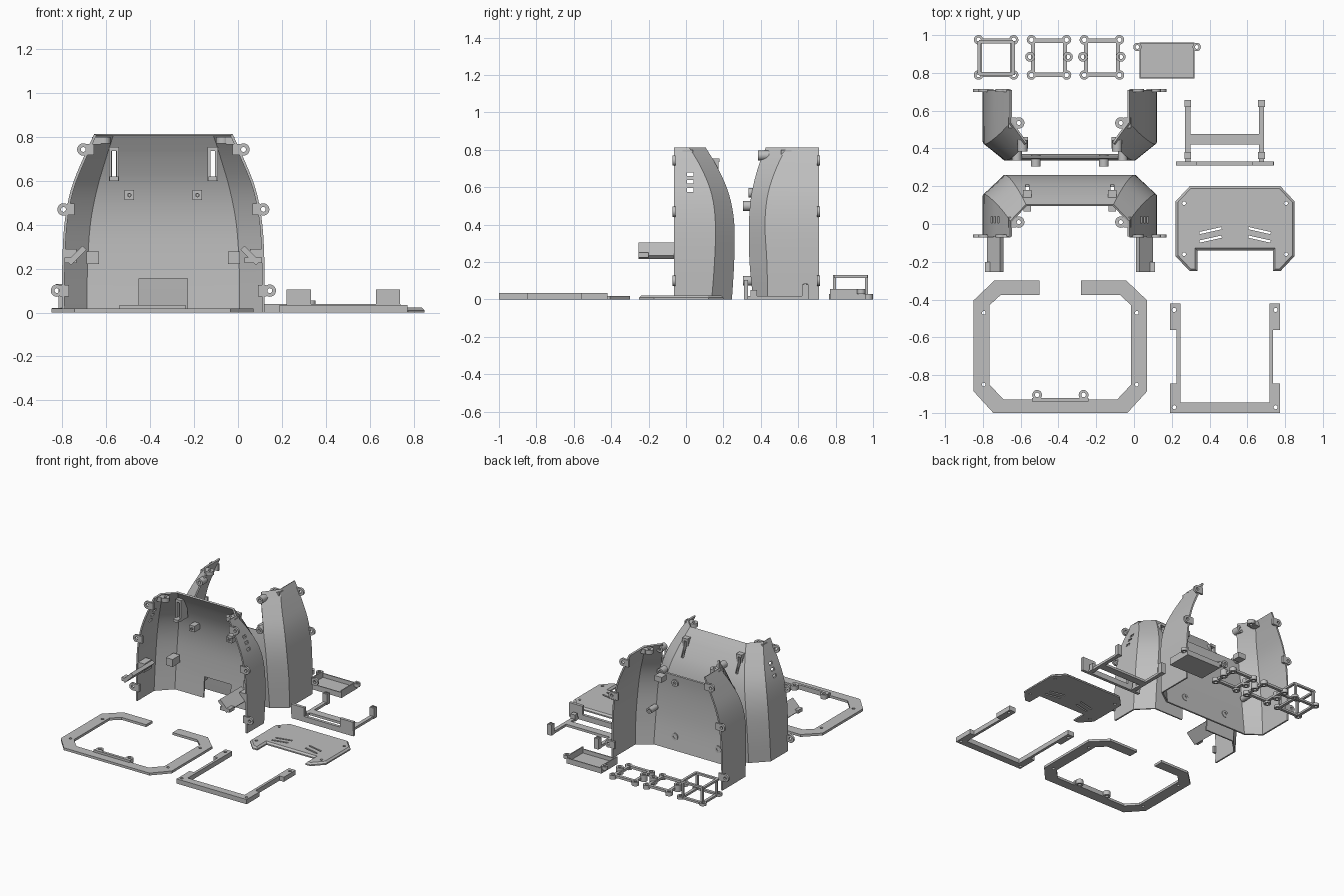
import bpy, bmesh, math
from mathutils import Vector, Matrix

if "Cube" in bpy.data.objects:
    bpy.data.objects.remove(bpy.data.objects["Cube"])

grey = bpy.data.materials.new("plain_grey")
grey.diffuse_color = (0.52, 0.52, 0.52, 1)
grey.use_nodes = True
grey.node_tree.nodes["Principled BSDF"].inputs["Base Color"].default_value = grey.diffuse_color
CX = -0.34  # centre line of both shells


def finish(name, bm):
    bmesh.ops.recalc_face_normals(bm, faces=bm.faces[:])
    me = bpy.data.meshes.new(name)
    bm.to_mesh(me)
    bm.free()
    ob = bpy.data.objects.new(name, me)
    bpy.context.collection.objects.link(ob)
    me.materials.append(grey)
    return ob


def activate(ob):
    bpy.ops.object.select_all(action='DESELECT')
    ob.select_set(True)
    bpy.context.view_layer.objects.active = ob


def smooth(ob):
    activate(ob)
    bpy.ops.object.shade_smooth_by_angle(angle=math.radians(30))


def box(bm, x0, x1, y0, y1, z0, z1, rot=0):
    m = (Matrix.Translation(((x0 + x1) / 2, (y0 + y1) / 2, (z0 + z1) / 2))
         @ Matrix.Rotation(rot, 4, 'Y')
         @ Matrix.Diagonal((abs(x1 - x0), abs(y1 - y0), abs(z1 - z0), 1)))
    bmesh.ops.create_cube(bm, size=1, matrix=m)


def tube(bm, c, axis, r, hole, h, n=20):
    """Ring centred on c along an axis; hole = 0 makes a solid pin."""
    rot = Vector((0, 0, 1)).rotation_difference(Vector(axis)).to_matrix().to_4x4()
    m = Matrix.Translation(c) @ rot
    if not hole:
        bmesh.ops.create_cone(bm, cap_ends=True, segments=n, radius1=r, radius2=r, depth=h, matrix=m)
        return
    loops = []
    for rad, z in ((r, -h / 2), (r, h / 2), (hole, h / 2), (hole, -h / 2)):
        loops.append([bm.verts.new(m @ Vector((rad * math.cos(t), rad * math.sin(t), z)))
                      for t in (2 * math.pi * i / n for i in range(n))])
    for k in range(4):
        a, b = loops[k], loops[(k + 1) % 4]
        for i in range(n):
            bm.faces.new((a[i], a[(i + 1) % n], b[(i + 1) % n], b[i]))


def plate(bm, pts, z0, z1):
    f = bm.faces.new([bm.verts.new((x, y, z0)) for x, y in pts])
    up = bmesh.ops.extrude_face_region(bm, geom=[f])["geom"]
    bmesh.ops.translate(bm, verts=[v for v in up if isinstance(v, bmesh.types.BMVert)], vec=(0, 0, z1 - z0))


def cut(ob, bm):
    cutter = finish("cutter", bm)
    cutter.hide_render = True
    mod = ob.modifiers.new("cut", 'BOOLEAN')
    mod.operation, mod.solver, mod.object = 'DIFFERENCE', 'EXACT', cutter
    activate(ob)
    bpy.ops.object.modifier_apply(modifier=mod.name)
    bpy.data.objects.remove(cutter)


# Shell rows: z, side half width, corner half width, then y of the back and chamfer
REAR = [(0, .455, .35, .24, .135), (.2, .455, .348, .252, .15), (.4, .445, .335, .253, .155),
        (.56, .415, .305, .225, .135), (.7, .36, .265, .165, .08), (.81, .31, .23, .10, .015)]
FRONT = [(0, .455, .35, .365, .44), (.2, .455, .348, .345, .435), (.4, .445, .335, .342, .425),
         (.56, .415, .305, .355, .44), (.7, .36, .265, .388, .485), (.81, .31, .23, .43, .54)]


def refine(rows, n=4):
    """Smooth the rows with a spline that passes through each of them."""
    out = []
    for i in range(len(rows) - 1):
        p0, p1, p2, p3 = (rows[max(0, min(len(rows) - 1, i + k))] for k in (-1, 0, 1, 2))
        for t in (j / n for j in range(n)):
            out.append([.5 * (2 * b + (c - a) * t + (2 * a - 5 * b + 4 * c - d) * t * t
                              + (3 * b - a - 3 * c + d) * t ** 3) for a, b, c, d in zip(p0, p1, p2, p3)])
    return out + [rows[-1]]


def shell(name, rows, edge_y, middle_top):
    bm = bmesh.new()
    grid = []
    for z, w, c, yb, yc in refine(rows):
        half = [(w, edge_y), (w, yc), (c, yb)]
        pts = [(-x, y) for x, y in half] + half[::-1]
        grid.append([bm.verts.new((CX + x, y, z)) for x, y in pts])
    for a, b in zip(grid, grid[1:]):
        for i in range(5):
            if i != 2 or b[2].co.z <= middle_top + .001:
                bm.faces.new((a[i], a[i + 1], b[i + 1], b[i]))
    ob = finish(name, bm)
    mod = ob.modifiers.new("wall", 'SOLIDIFY')
    mod.thickness, mod.offset = .012, 0
    activate(ob)
    bpy.ops.object.modifier_apply(modifier=mod.name)
    return ob


rear = shell("rear_shell", REAR, -.065, 1)
front = shell("front_shell", FRONT, .71, .56)

# Openings in the rear shell: cable notch, side vents, bracket slots
bm = bmesh.new()
box(bm, -.45, -.23, .15, .35, -.1, .155)
for z in (.585, .63, .67):
    box(bm, -1, .4, .005, .04, z - .01, z + .01)
for s in (-1, 1):
    box(bm, CX + s * .225 - .01, CX + s * .225 + .01, .05, .35, .62, .735)
cut(rear, bm)
smooth(rear)
smooth(front)

# Edge lugs and top lugs on both shells
for name, y, ty in (("rear_shell_lugs", -.063, .01), ("front_shell_lugs", .708, .535)):
    bm = bmesh.new()
    for s in (-1, 1):
        for h, z, w in ((.365, .743, .335), (.455, .47, .425), (.485, .10, .45)):
            tube(bm, (CX + s * h, y, z), (0, 1, 0), .028, .011, .016)
            box(bm, CX + s * (h - .015), CX + s * (w - .02), y - .008, y + .008, z - .026, z + .026)
        tube(bm, (CX + s * .27, ty, .785), (0, 0, 1), .03, .011, .03)
        box(bm, CX + s * .285, CX + s * .325, ty - .028, ty + .028, .765, .80)
    smooth(finish(name, bm))

# Slotted brackets, mounting blocks and tilted arms inside the rear shell
bm = bmesh.new()
for s in (-1, 1):
    x = CX + s * .225
    for dx in (-.017, .017):
        box(bm, x + dx - .006, x + dx + .006, .10, .175, .60, .755)
    for z in (.61, .745):
        box(bm, x - .022, x + .022, .10, .18, z - .01, z + .01)
    box(bm, x - .02, x + .02, .065, .11, .60, .62)
    box(bm, CX + s * .155 - .022, CX + s * .155 + .022, .16, .225, .513, .558)
    box(bm, CX + s * .322 - .028, CX + s * .322 + .028, .13, .22, .222, .278)
    tube(bm, (CX + s * .155, .157, .535), (0, 1, 0), .01, .005, .01)
finish("rear_shell_mounts", bm)
bm = bmesh.new()
for s in (-1, 1):
    x = CX + s * .395
    box(bm, x - .05, x + .05, -.255, .0, .247, .273, s * math.pi / 4)
    box(bm, x - .025, x + .055 * s, -.255, -.20, .225, .25)
    box(bm, x, CX + s * .452, -.06, .03, .225, .29)
finish("support_arms", bm)

# Screw bosses on the front shell
bm = bmesh.new()
for s in (-1, 1):
    for h, y, z in ((.18, .335, .50), (.18, .335, .10), (.25, .415, .77), (.28, .365, .57)):
        tube(bm, (CX + s * h, y, z), (0, 1, 0), .026, .011, .06)
    tube(bm, (CX + s * .34, .40, .28), (0, 1, 0), .022, .01, .08)
    box(bm, CX + s * .25 - .03, CX + s * .25 + .03, .40, .46, .53, .57)
smooth(finish("front_shell_bosses", bm))

# Open base ring with a screw tab
half = [(.11, -.30), (.35, -.30), (.46, -.405), (.46, -.885), (.355, -1.0)]
inner = [(.30, -.93), (.375, -.85), (.375, -.43), (.315, -.375), (.11, -.375)]
right = [(-.39 + x, y) for x, y in half]
right_in = [(-.39 + x, y) for x, y in inner]
mir = lambda pts: [(-.78 - x, y) for x, y in pts]
bm = bmesh.new()
plate(bm, right + mir(right)[::-1] + mir(right_in)[::-1] + right_in, 0, .018)
ring = finish("base_ring", bm)
bm = bmesh.new()
for x in (-.795, .015):
    for y in (-.47, -.85):
        tube(bm, (x, y, 0), (0, 0, 1), .01, 0, .1, 12)
cut(ring, bm)
bm = bmesh.new()
box(bm, -.54, -.24, -.94, -.92, .0, .035)
for x in (-.513, -.267):
    tube(bm, (x, -.905, .018), (0, 0, 1), .026, .012, .034)
smooth(finish("base_ring_tab", bm))

# Rectangular screen frame with corner ears and a back flange
bm = bmesh.new()
for x0, x1 in ((.225, .245), (.717, .737)):
    box(bm, x0, x1, -.99, -.42, 0, .035)
box(bm, .235, .727, -1, -.945, 0, .035)
box(bm, .235, .727, -.465, -.42, 0, .035)
for y0, y1 in ((-1, -.845), (-.56, -.42)):
    box(bm, .19, .236, y0, y1, 0, .035)
    box(bm, .726, .772, y0, y1, 0, .035)
box(bm, .13, .83, -.43, -.412, 0, .04)
for x0 in (.125, .745):
    box(bm, x0, x0 + .09, -.43, -.412, 0, .055)
frame = finish("screen_frame", bm)
bm = bmesh.new()
for x in (.213, .75):
    for y in (-.97, -.455):
        tube(bm, (x, y, 0), (0, 0, 1), .011, 0, .2, 12)
for x in (.15, .805):
    tube(bm, (x, -.42, .03), (0, 1, 0), .011, 0, .06, 12)
cut(frame, bm)

# Lid panel with a front cut-out, slits and screw holes
half = [(.20, -.14), (.20, -.25), (.24, -.25), (.315, -.17), (.315, .12), (.24, .2)]
bm = bmesh.new()
plate(bm, [(.535 + x, y) for x, y in half] + [(.535 - x, y) for x, y in half[::-1]], 0, .022)
top = [e for e in bm.edges if min(v.co.z for v in e.verts) > .02]
bmesh.ops.bevel(bm, geom=top, offset=.012, segments=1, affect='EDGES')
lid = finish("lid_panel", bm)
bm = bmesh.new()
for s in (-1, 1):
    for y in (-.035, -.08):
        m = (Matrix.Translation((.535 + s * .13, y, 0)) @ Matrix.Rotation(-s * .22, 4, 'Z')
             @ Matrix.Diagonal((.12, .012, .2, 1)))
        bmesh.ops.create_cube(bm, size=1, matrix=m)
    for y in (-.16, .11):
        tube(bm, (.535 + s * .27, y, 0), (0, 0, 1), .01, 0, .2, 12)
cut(lid, bm)

# Two-legged bracket
bm = bmesh.new()
box(bm, .225, .74, .31, .332, 0, .04)
box(bm, .285, .675, .42, .477, 0, .018)
for x, ex in ((.285, .277), (.675, .683)):
    box(bm, x - .014, x + .014, .33, .65, 0, .018)
    box(bm, x - .018, x + .018, .62, .656, 0, .08)
    box(bm, x - .018, x + .018, .345, .38, 0, .05)
    tube(bm, (x, .638, .083), (0, 0, 1), .011, .006, .006)
    box(bm, ex - .055, ex + .055, .31, .332, .03, .105)
finish("leg_bracket", bm)

# Small tray with side ears
bm = bmesh.new()
box(bm, .03, .32, .77, .96, 0, .01)
for x in (.03, .312):
    box(bm, x, x + .008, .77, .96, 0, .055)
for y in (.77, .952):
    box(bm, .03, .32, y, y + .008, 0, .04)
for x in (.018, .332):
    tube(bm, (x, .937, .042), (0, 0, 1), .022, .01, .026)
smooth(finish("tray", bm))


# Small square mounts with ringed corners
def square(bm, cx, z0, z1, ring_z0, ring_z1):
    for s in (-1, 1):
        box(bm, cx + s * .085 - .011, cx + s * .085 + .011, .80, .96, z0, z1)
        box(bm, cx - .08, cx + .08, .88 + s * .09 - .011, .88 + s * .09 + .011, z0, z1)
        for t in (-1, 1):
            tube(bm, (cx + s * .093, .882 + t * .093, (ring_z0 + ring_z1) / 2), (0, 0, 1),
                 .025, .012, ring_z1 - ring_z0)


for name, cx in (("square_mount_left", -.45), ("square_mount_right", -.17)):
    bm = bmesh.new()
    square(bm, cx, .012, .03, 0, .03)
    for s in (-1, 1):
        tube(bm, (cx + s * .1, .885, .025), (0, 0, 1), .026, .012, .05)
    smooth(finish(name, bm))

bm = bmesh.new()
square(bm, -.73, 0, .015, 0, .02)
for s in (-1, 1):
    box(bm, -.73 + s * .09 - .009, -.73 + s * .09 + .009, .79, .97, .115, .13)
    box(bm, -.82, -.64, .88 + s * .085 - .009, .88 + s * .085 + .009, .115, .13)
    for t in (-1, 1):
        box(bm, -.73 + s * .08 - .008, -.73 + s * .08 + .008, .88 + t * .085 - .008, .88 + t * .085 + .008, .0, .12)
smooth(finish("tall_cage_mount", bm))
